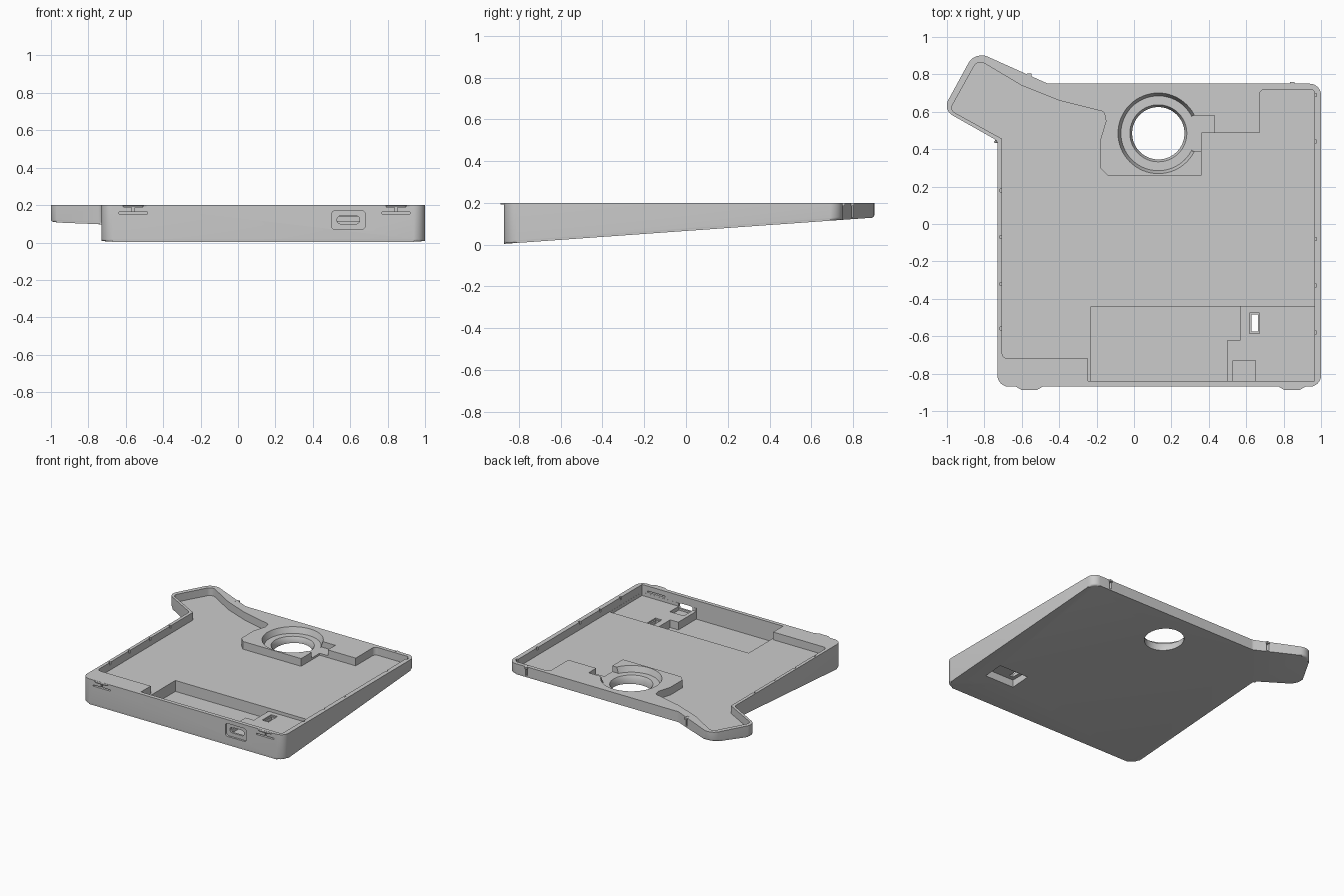
import bpy, bmesh, math
from mathutils import Vector

if "Cube" in bpy.data.objects:
    bpy.data.objects.remove(bpy.data.objects["Cube"], do_unlink=True)

grey = bpy.data.materials.new("plain grey")
grey.use_nodes = True
colour = (0.6, 0.6, 0.6, 1)
grey.diffuse_color = colour
grey.node_tree.nodes["Principled BSDF"].inputs["Base Color"].default_value = colour

TOP = 0.2


def underside(y):
    """Height of the sloping underside at depth y."""
    return 0.004 + 0.071 * (y + 0.87)


def rounded(corners, steps=6):
    """Outline from (x, y, radius) corners, each rounded by an arc."""
    out = []
    for i, (x, y, r) in enumerate(corners):
        p = Vector((x, y))
        if not r:
            out.append(p)
            continue
        a = (Vector(corners[i - 1][:2]) - p).normalized()
        b = (Vector(corners[(i + 1) % len(corners)][:2]) - p).normalized()
        half = a.angle(b) / 2
        centre = p + (a + b).normalized() * (r / math.sin(half))
        start = p + a * (r / math.tan(half)) - centre
        end = p + b * (r / math.tan(half)) - centre
        for k in range(steps + 1):
            out.append(centre + start.lerp(end, k / steps).normalized() * r)
    return out


def rect(x0, x1, y0, y1, r=0):
    return rounded([(x0, y0, r), (x1, y0, r), (x1, y1, r), (x0, y1, r)])


def finish(name, bm):
    bmesh.ops.recalc_face_normals(bm, faces=bm.faces)
    mesh = bpy.data.meshes.new(name)
    bm.to_mesh(mesh)
    bm.free()
    mesh.materials.append(grey)
    ob = bpy.data.objects.new(name, mesh)
    bpy.context.collection.objects.link(ob)
    return ob


def prism(name, pts, low, high, edge=0, upright=False):
    """Extrude an outline; low may be a function of y. Upright runs along y."""
    bm = bmesh.new()
    base = low if callable(low) else (lambda y: low)
    if upright:
        bot = [bm.verts.new((x, low, z)) for x, z in pts]
        top = [bm.verts.new((x, high, z)) for x, z in pts]
    else:
        bot = [bm.verts.new((x, y, base(y))) for x, y in pts]
        top = [bm.verts.new((x, y, high)) for x, y in pts]
    under = bm.faces.new(bot)
    bm.faces.new(top)
    for i in range(len(pts)):
        j = (i + 1) % len(pts)
        bm.faces.new((bot[i], bot[j], top[j], top[i]))
    if edge:
        bmesh.ops.bevel(bm, geom=list(under.edges), offset=edge, segments=3,
                        profile=0.5, affect='EDGES')
    return finish(name, bm)


def cone(name, x, y, z0, z1, r0, r1):
    bm = bmesh.new()
    bmesh.ops.create_cone(bm, cap_ends=True, segments=64, radius1=r0, radius2=r1, depth=z1 - z0)
    bmesh.ops.translate(bm, verts=bm.verts, vec=(x, y, (z0 + z1) / 2))
    return finish(name, bm)


def cut(body, cutter):
    mod = body.modifiers.new("cut", 'BOOLEAN')
    mod.operation, mod.solver, mod.object = 'DIFFERENCE', 'EXACT', cutter
    bpy.context.view_layer.objects.active = body
    bpy.ops.object.modifier_apply(modifier=mod.name)
    bpy.data.objects.remove(cutter, do_unlink=True)


# Wedge-shaped body with the angled tab at the back
outline = rounded([(-0.73, -0.87, 0.06), (1, -0.87, 0.06), (1, 0.75, 0.06), (-0.46, 0.75, 0.04),
                   (-0.85, 0.925, 0.08), (-1.022, 0.61, 0.06), (-0.73, 0.445, 0.03)])
body = prism("tray_body", outline, underside, TOP, edge=0.014)

# Shallow tray cavity, leaving the rim and the raised rear platform
cavity = rounded([(-0.705, -0.72, 0.03), (-0.245, -0.72, 0), (-0.245, -0.84, 0), (0.965, -0.84, 0.02),
                  (0.965, 0.72, 0.02), (0.67, 0.72, 0.03), (0.67, 0.487, 0), (0.36, 0.487, 0),
                  (0.36, 0.26, 0), (-0.14, 0.26, 0), (-0.18, 0.3, 0), (-0.18, 0.45, 0),
                  (-0.15, 0.55, 0), (-0.16, 0.6, 0.02), (-0.4, 0.66, 0.1), (-0.6, 0.74, 0),
                  (-0.835, 0.88, 0.04), (-0.985, 0.61, 0.03), (-0.705, 0.455, 0)])
cut(body, prism("cavity", cavity, 0.14, 0.3))

# Deep pocket with a stepped shelf on its right
pocket = rounded([(-0.23, -0.84, 0), (0.5, -0.84, 0), (0.5, -0.62, 0), (0.57, -0.62, 0),
                  (0.57, -0.44, 0), (-0.23, -0.44, 0)])
cut(body, prism("pocket", pocket, 0.055, 0.3))
cut(body, prism("shelf_recess", rect(0.49, 0.964, -0.839, -0.44), 0.115, 0.3))
cut(body, prism("connector_pocket", rect(0.53, 0.65, -0.84, -0.73), 0.085, 0.3))

# Switch opening with its recess in the underside
cut(body, prism("switch_slot", rect(0.628, 0.662, -0.575, -0.485), -0.1, 0.3))
cut(body, prism("switch_ledge", rect(0.618, 0.672, -0.585, -0.475), 0.105, 0.3))
cut(body, prism("switch_recess", rect(0.6, 0.85, -0.61, -0.45), -0.1, 0.08))

# Round seat, tapered through hole and side notch
cx, cy = 0.13, 0.485
cut(body, cone("round_seat", cx, cy, 0.155, 0.201, 0.2, 0.216))
cut(body, cone("hole_taper", cx, cy, 0.13, 0.16, 0.14, 0.155))
cut(body, cone("round_hole", cx, cy, 0, 0.3, 0.14, 0.14))
cut(body, prism("side_notch", rect(0.31, 0.43, 0.39, 0.58), 0.155, 0.3))

# Charging port in the front
cut(body, prism("port_recess", rect(0.5, 0.68, 0.07, 0.17, 0.02), -0.95, -0.855, upright=True))
cut(body, prism("port_hole", rect(0.53, 0.65, 0.1, 0.142, 0.018), -0.95, -0.8, upright=True))

# Latch slots in the front and rear grooves, on both sides
for x, back in ((-0.56, 0.795), (0.845, 0.75)):
    cut(body, prism("latch_slot", rect(x - 0.075, x + 0.075, 0.152, 0.162), -0.95, -0.835, upright=True))
    cut(body, prism("latch_gap", rect(x - 0.05, x + 0.05, 0.186, 0.192), -0.95, -0.85, upright=True))
    cut(body, prism("latch_stem", rect(x - 0.006, x + 0.006, 0.155, 0.19), -0.95, -0.85, upright=True))
    cut(body, prism("rear_groove", rect(x - 0.008, x + 0.008, back - 0.02, back + 0.05), 0.13, 0.3))

# Small snap notches along the side rims
for x, ys in ((-0.709, (0.18, -0.07, -0.32, -0.56)), (0.969, (0.69, 0.44, -0.08, -0.33, -0.58))):
    for y in ys:
        cut(body, prism("rim_notch", rect(x - 0.008, x + 0.008, y - 0.008, y + 0.008), 0.18, 0.3))

# Thumb lips on the front edge and small catches at the back
for side, x, back in (("right", -0.56, 0.795), ("left", 0.845, 0.75)):
    lip = rounded([(x - 0.08, -0.865, 0), (x - 0.04, -0.888, 0.02), (x + 0.04, -0.888, 0.02), (x + 0.08, -0.865, 0)])
    prism(side + "_thumb_lip", lip, 0.192, TOP - 0.001)
    prism(side + "_rear_catch", rect(x - 0.012, x + 0.012, back - 0.02, back + 0.01), 0.185, TOP - 0.001)

bpy.ops.object.select_all(action='DESELECT')
body.select_set(True)
bpy.context.view_layer.objects.active = body
bpy.ops.object.shade_smooth_by_angle(angle=math.radians(30))
